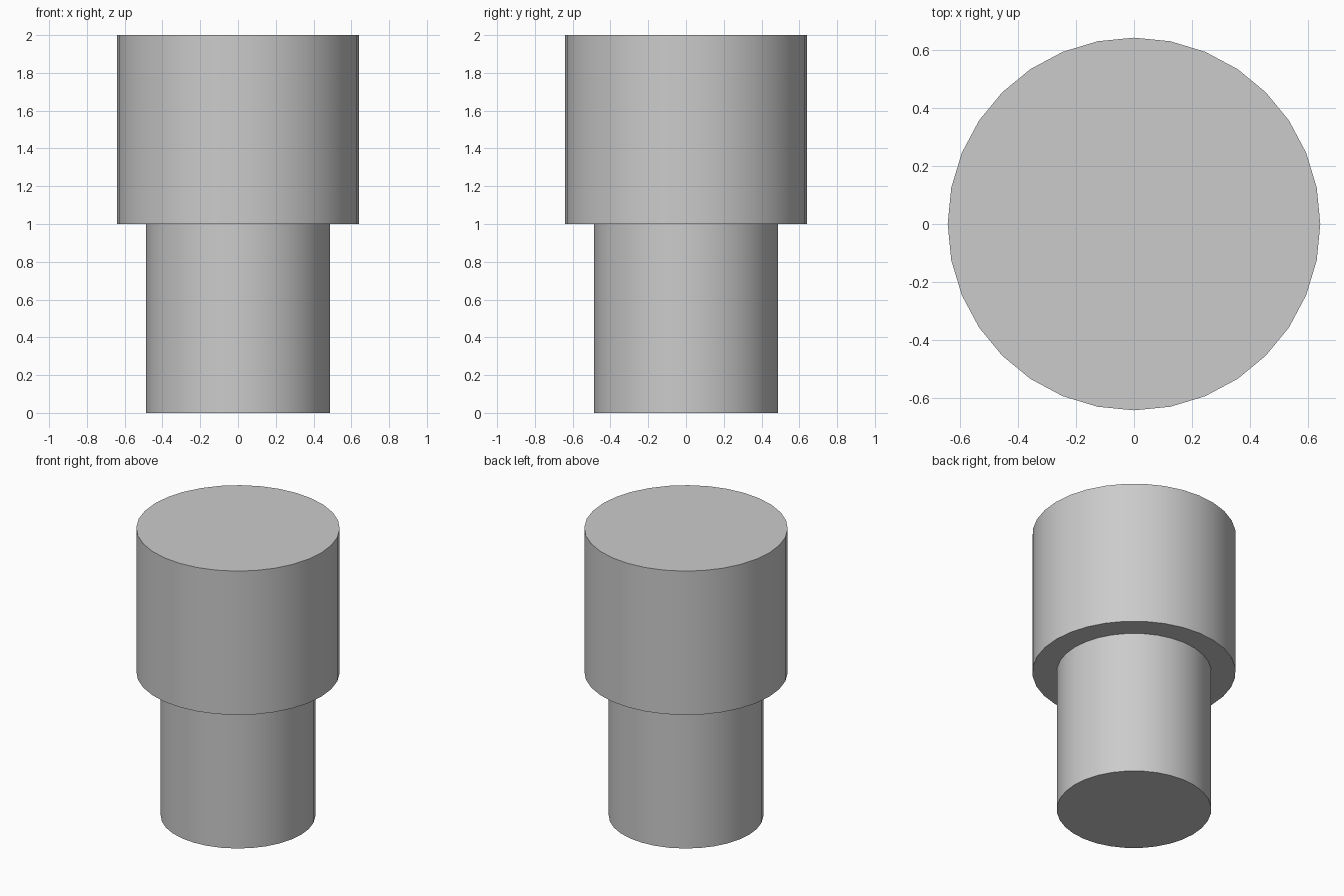
import bpy
import bmesh
import math

if "Cube" in bpy.data.objects:
    bpy.data.objects.remove(bpy.data.objects["Cube"])

SIDES = 32

# Stepped profile (radius, height), from bottom rim to top rim
profile = [(0.487, 0.0), (0.487, 1.0), (0.641, 1.0), (0.641, 2.0)]

bm = bmesh.new()
rings = []
for r, z in profile:
    rings.append([bm.verts.new((r * math.cos(2 * math.pi * i / SIDES),
                                r * math.sin(2 * math.pi * i / SIDES), z))
                  for i in range(SIDES)])

# Walls and the step underside
for low, high in zip(rings, rings[1:]):
    for i in range(SIDES):
        j = (i + 1) % SIDES
        bm.faces.new((low[i], low[j], high[j], high[i]))

# End caps
bm.faces.new(rings[0][::-1])
bm.faces.new(rings[-1])
bmesh.ops.recalc_face_normals(bm, faces=bm.faces)

mesh = bpy.data.meshes.new("stepped_plug")
bm.to_mesh(mesh)
bm.free()
plug = bpy.data.objects.new("stepped_plug", mesh)
bpy.context.collection.objects.link(plug)

# Smooth round walls, sharp rims
bpy.context.view_layer.objects.active = plug
plug.select_set(True)
bpy.ops.object.shade_smooth_by_angle(angle=math.radians(30))
